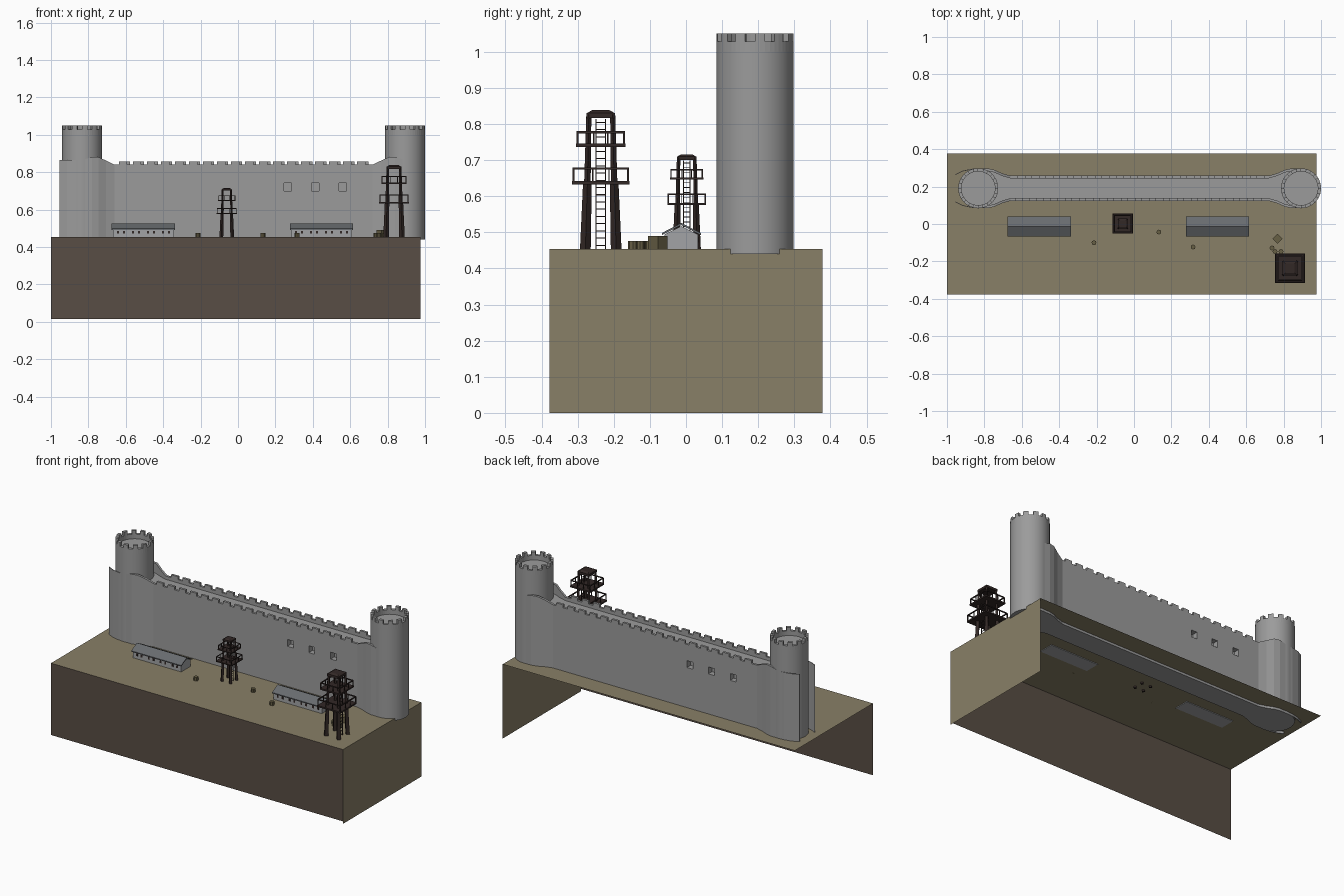
import bpy, bmesh
from math import sin, cos, pi, radians
from mathutils import Vector, Matrix

cube = bpy.data.objects.get("Cube")
if cube:
    bpy.data.objects.remove(cube)


def material(name, rgb):
    m = bpy.data.materials.new(name)
    m.use_nodes = True
    m.diffuse_color = (*rgb, 1)
    m.node_tree.nodes["Principled BSDF"].inputs["Base Color"].default_value = (*rgb, 1)
    return m


STONE = material("grey stone", (.33, .33, .33))
EARTH = material("olive earth", (.25, .215, .135))
SOIL = material("dark brown soil", (.098, .075, .058))
ROOF = material("slate roof", (.14, .15, .16))
PLASTER = material("pale plaster", (.36, .37, .38))
IRON = material("dark iron", (.032, .021, .019))
CRATE = material("olive crate", (.135, .115, .06))

GROUND, FOOT = .454, .44      # ground level, buried foot of the masonry
MID = Vector((.03, .191))     # the wall has half-turn symmetry about here
TOWER_R = .107


def finish(name, bm, mat, smooth=False):
    bmesh.ops.recalc_face_normals(bm, faces=bm.faces)
    me = bpy.data.meshes.new(name)
    bm.to_mesh(me)
    bm.free()
    me.materials.append(mat)
    ob = bpy.data.objects.new(name, me)
    bpy.context.collection.objects.link(ob)
    if smooth:
        bpy.ops.object.select_all(action='DESELECT')
        ob.select_set(True)
        bpy.context.view_layer.objects.active = ob
        bpy.ops.object.shade_smooth_by_angle(angle=radians(30))
    return ob


def box(bm, center, size, turn=0):
    m = Matrix.Translation(center) @ Matrix.Rotation(turn, 4, 'Z') @ Matrix.Diagonal((*size, 1))
    bmesh.ops.create_cube(bm, size=1, matrix=m)


def beam(bm, a, b, r0, r1, sides=4):
    a, b = Vector(a), Vector(b)
    d = b - a
    m = Matrix.Translation((a + b) / 2) @ d.to_track_quat('Z', 'Y').to_matrix().to_4x4()
    if sides == 4:
        m = m @ Matrix.Rotation(pi / 4, 4, 'Z')
    bmesh.ops.create_cone(bm, cap_ends=True, segments=sides, radius1=r0, radius2=r1,
                          depth=d.length, matrix=m)


def block(bm, corners, z0, tops):
    """Upright block on a four-cornered plan with a top height per corner."""
    lo = [bm.verts.new((x, y, z0)) for x, y in corners]
    hi = [bm.verts.new((x, y, z)) for (x, y), z in zip(corners, tops)]
    bm.faces.new(lo)
    bm.faces.new(hi)
    for i in range(4):
        j = (i + 1) % 4
        bm.faces.new((lo[i], lo[j], hi[j], hi[i]))


def sheet(name, pts, mat):
    bm = bmesh.new()
    bm.faces.new([bm.verts.new(p) for p in pts])
    return finish(name, bm, mat)


# Ground: top sheet, front bank and right bank, open elsewhere
L, R, Y = -1, .975, .378
sheet("ground_top", [(L, -Y, GROUND), (R, -Y, GROUND), (R, Y, GROUND), (L, Y, GROUND)], EARTH)
sheet("front_bank", [(L, -Y, .015), (R, -Y, .015), (R, -Y, GROUND), (L, -Y, GROUND)], SOIL)
sheet("side_bank", [(R, -Y, 0), (R, Y, 0), (R, Y, GROUND), (R, -Y, GROUND)], EARTH)

# Curtain wall: plan as (distance from middle, half width, parapet top)
half_plan = [(.69, .067, .84), (.735, .08, .862), (.775, .098, .88), (.81, .106, .88), (.863, .106, .866)]
plan = [(-d, w, t) for d, w, t in reversed(half_plan)] + half_plan
WALK = .82
bm = bmesh.new()
outline = [(MID.x + d, MID.y - w) for d, w, t in plan] + [(MID.x + d, MID.y + w) for d, w, t in reversed(plan)]
base = bm.faces.new([bm.verts.new((x, y, FOOT)) for x, y in outline])
up = bmesh.ops.extrude_face_region(bm, geom=[base])
bmesh.ops.translate(bm, verts=[v for v in up["geom"] if isinstance(v, bmesh.types.BMVert)],
                    vec=(0, 0, WALK - FOOT))
wall = finish("curtain_wall", bm, STONE)

# Window recesses, three on each face
bm = bmesh.new()
for d in (.237, .382, .53):
    for s in (1, -1):
        box(bm, (MID.x + s * d, MID.y - s * .067, .72), (.04, .07, .042))
cutter = finish("window_cutter", bm, STONE)
cutter.hide_render = True
mod = wall.modifiers.new("windows", 'BOOLEAN')
mod.operation, mod.solver, mod.object = 'DIFFERENCE', 'EXACT', cutter
cut = bpy.data.meshes.new_from_object(wall.evaluated_get(bpy.context.evaluated_depsgraph_get()))
wall.modifiers.clear()
wall.data = cut
bpy.data.objects.remove(cutter)

# Parapets with merlons on both edges
bm = bmesh.new()
for s in (1, -1):
    for (d0, w0, t0), (d1, w1, t1) in zip(plan, plan[1:]):
        pts = [(MID.x + s * d, MID.y - s * w) for d, w in
               ((d0, w0), (d1, w1), (d1, w1 - .014), (d0, w0 - .014))]
        block(bm, pts, WALK, (t0, t1, t1, t0))
    for i in range(18):
        d = -.645 + i * .075
        box(bm, (MID.x + s * d, MID.y - s * .06, .848), (.045, .014, .02))
finish("parapets", bm, STONE)

# Thin wall ends that run past the left tower
bm = bmesh.new()
ends = [(-.833, .106), (-.87, .104), (-.915, .094), (-.955, .075)]
for s in (1, -1):
    for (x0, w0), (x1, w1) in zip(ends, ends[1:]):
        pts = [(x, MID.y + s * w) for x, w in ((x0, w0), (x1, w1), (x1, w1 - .004), (x0, w0 - .004))]
        block(bm, pts, FOOT, [.866] * 4)
finish("wall_ends", bm, STONE)


# Round towers with a sunken roof and crenellated rim
def round_tower(name, cx):
    bm = bmesh.new()
    beam(bm, (cx, MID.y, FOOT), (cx, MID.y, 1), TOWER_R, TOWER_R, 48)
    n = 48
    for i in range(n):
        a, b = 2 * pi * i / n, 2 * pi * (i + 1) / n
        pts = [(cx + r * cos(t), MID.y + r * sin(t)) for r, t in
               ((TOWER_R, a), (TOWER_R, b), (.09, b), (.09, a))]
        block(bm, pts, 1, [1.05 if i % 4 < 2 else 1.028] * 4)
    bmesh.ops.remove_doubles(bm, verts=bm.verts, dist=.0001)
    finish(name, bm, STONE, True)


round_tower("left_tower", MID.x - .863)
round_tower("right_tower", MID.x + .863)


# Iron watchtowers: legs, two railed platforms, cap and ladder
def watchtower(name, x, y, k):
    bm = bmesh.new()

    def p(dx, dy, z):
        return (x + dx * k, y + dy * k, GROUND + z * k)

    def bar(a, b, r):
        beam(bm, p(*a), p(*b), r * k, r * k)

    for sx in (1, -1):
        for sy in (1, -1):
            a, m, t = .043, .037, .033
            beam(bm, p(sx * a, sy * a, -.012), p(sx * m, sy * m, .185), .015 * k, .012 * k)
            beam(bm, p(sx * m, sy * m, .185), p(sx * t, sy * t, .372), .009 * k, .007 * k)
    for z, h, rail in ((.183, .079, .04), (.287, .068, .036)):
        box(bm, p(0, 0, z), (2 * h * k, 2 * h * k, .009 * k))
        h -= .004
        for s in (1, -1):
            bar((-h, s * h, z + rail), (h, s * h, z + rail), .004)
            bar((s * h, -h, z + rail), (s * h, h, z + rail), .004)
            for q in (1, -1):
                bar((s * h, q * h, z), (s * h, q * h, z + rail), .004)
                bar((s * .3 * h, q * h, z), (s * .3 * h, q * h, z + rail), .0025)
                bar((q * h, s * .3 * h, z), (q * h, s * .3 * h, z + rail), .0025)
    box(bm, p(0, 0, .37), (.078 * k, .078 * k, .014 * k))
    beam(bm, p(0, 0, .376), p(0, 0, .384), .054 * k, .035 * k)
    for s in (1, -1):
        bar((.03, s * .013, 0), (.03, s * .013, .36), .0025)
    for i in range(18):
        bar((.03, -.013, .01 + i * .02), (.03, .013, .01 + i * .02), .002)
    finish(name, bm, IRON)


watchtower("large_watchtower", .834, -.236, 1)
watchtower("small_watchtower", -.06, .002, .68)


# Long barracks with gabled roofs and dark windows
def barracks(name, cx):
    cy, eave, ridge = -.013, .494, .52
    half = .163
    bm = bmesh.new()
    gable = [(-.046, .45), (.046, .45), (.046, eave), (0, ridge - .003), (-.046, eave)]
    rings = [[bm.verts.new((cx + s * half, cy + y, z)) for y, z in gable] for s in (-1, 1)]
    for r in rings:
        bm.faces.new(r)
    for i in range(5):
        j = (i + 1) % 5
        bm.faces.new((rings[0][i], rings[0][j], rings[1][j], rings[1][i]))
    finish(name + "_walls", bm, PLASTER)
    bm = bmesh.new()
    prof = [(-.054, eave - .002), (0, ridge), (.054, eave - .002), (.054, eave + .004),
            (0, ridge + .006), (-.054, eave + .004)]
    rings = [[bm.verts.new((cx + s * .169, cy + y, z)) for y, z in prof] for s in (-1, 1)]
    for i in range(6):
        j = (i + 1) % 6
        bm.faces.new((rings[0][i], rings[0][j], rings[1][j], rings[1][i]))
    for r in rings:
        bm.faces.new((r[0], r[1], r[4], r[5]))
        bm.faces.new((r[1], r[2], r[3], r[4]))
    finish(name + "_roof", bm, ROOF)
    bm = bmesh.new()
    for i in range(4):
        for d in (-.016, .016):
            for s in (1, -1):
                box(bm, (cx - .12 + i * .08 + d, cy + s * .046, .479), (.011, .003, .015))
    finish(name + "_windows", bm, IRON)


barracks("left_barracks", -.506)
barracks("right_barracks", .446)

# Barrels and a crate on the yard
bm = bmesh.new()
for x, y in ((-.214, -.1), (.133, -.043), (.316, -.123), (.738, -.128), (.754, -.147), (.786, -.147)):
    beam(bm, (x, y, GROUND), (x, y, .476), .013, .013, 8)
finish("barrels", bm, CRATE)
bm = bmesh.new()
box(bm, (.767, -.078, .472), (.038, .038, .036), pi / 4)
finish("crate", bm, CRATE)
